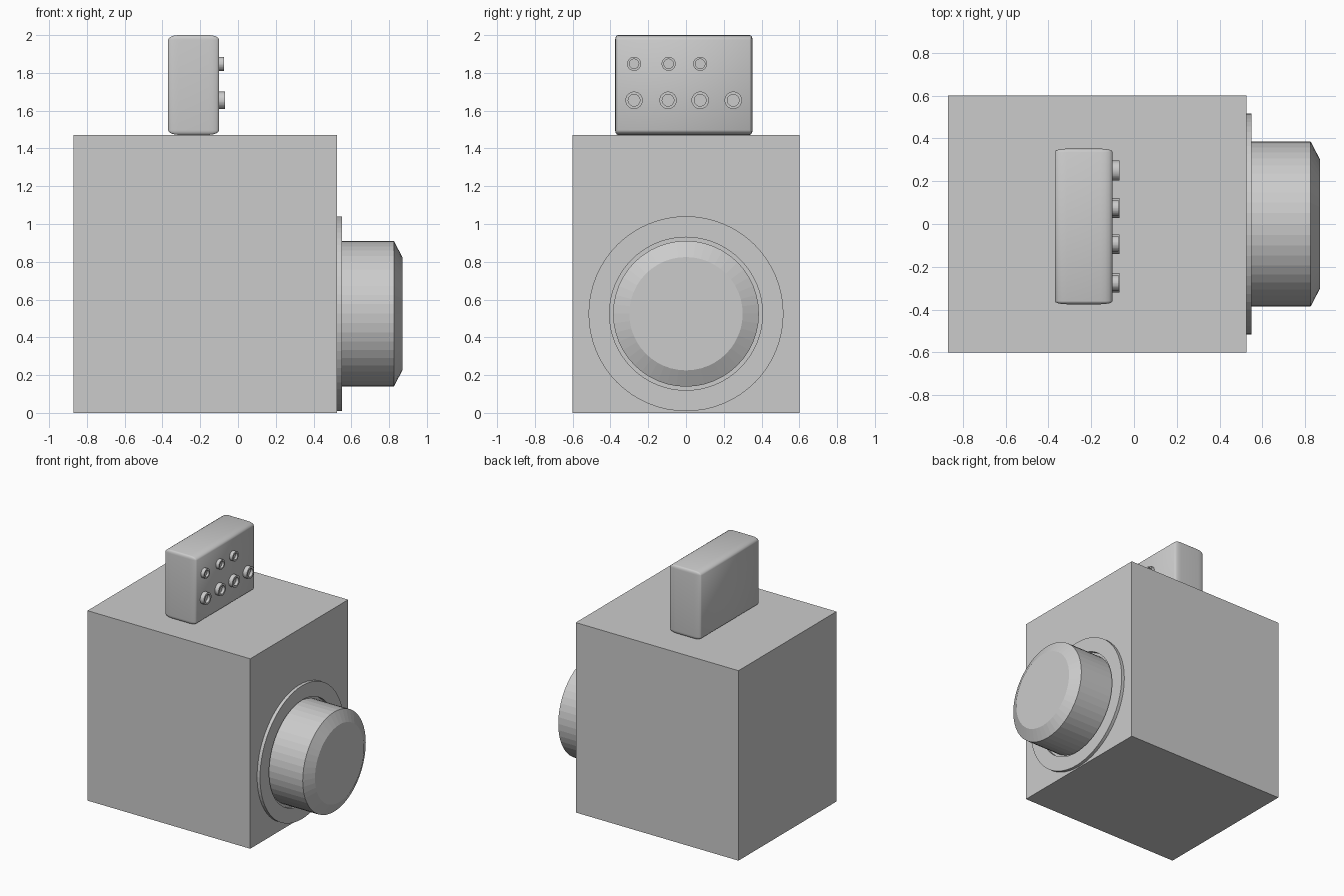
import bpy, bmesh, math

if "Cube" in bpy.data.objects:
    bpy.data.objects.remove(bpy.data.objects["Cube"])


def make_object(name, bm):
    bmesh.ops.recalc_face_normals(bm, faces=bm.faces)
    mesh = bpy.data.meshes.new(name)
    bm.to_mesh(mesh)
    bm.free()
    obj = bpy.data.objects.new(name, mesh)
    bpy.context.collection.objects.link(obj)
    return obj


def box(name, lo, hi, bevel=None, segments=4):
    """Box between two corners; bevel gives the rounding size per axis."""
    bm = bmesh.new()
    bmesh.ops.create_cube(bm, size=1)
    size = [b - a for a, b in zip(lo, hi)]
    rounding = bevel or (1, 1, 1)
    bmesh.ops.scale(bm, vec=[s / r for s, r in zip(size, rounding)], verts=bm.verts)
    if bevel:
        bmesh.ops.bevel(bm, geom=bm.edges[:], offset=1, segments=segments,
                        profile=0.5, affect='EDGES')
    bmesh.ops.scale(bm, vec=rounding, verts=bm.verts)
    bmesh.ops.translate(bm, vec=[(a + b) / 2 for a, b in zip(lo, hi)], verts=bm.verts)
    if bevel:
        for f in bm.faces:
            f.smooth = True
    return make_object(name, bm)


def lathe_x(name, profile, y, z, sides=48, closed=False):
    """Spin an (x, radius) profile about an axis parallel to x."""
    bm = bmesh.new()
    rings = []
    for x, r in profile:
        rings.append([bm.verts.new((x, y + r * math.cos(2 * math.pi * i / sides),
                                    z + r * math.sin(2 * math.pi * i / sides)))
                      for i in range(sides)])
    pairs = list(zip(rings, rings[1:]))
    if closed:
        pairs.append((rings[-1], rings[0]))
    else:
        bm.faces.new(rings[0])
        bm.faces.new(rings[-1])
    for a, b in pairs:
        for i in range(sides):
            j = (i + 1) % sides
            bm.faces.new((a[i], a[j], b[j], b[i]))
    return make_object(name, bm)


# Main body
box("body", (-0.87, -0.6, 0), (0.525, 0.6, 1.472))

# Mounting ring and chamfered barrel on the right side
lathe_x("mount_ring", [(0.52, 0.405), (0.55, 0.405), (0.55, 0.516), (0.52, 0.516)],
        0, 0.525, sides=64, closed=True)
lathe_x("barrel", [(0.52, 0.386), (0.825, 0.386), (0.87, 0.30)], 0, 0.525)

# Rounded control box on top
box("control_box", (-0.37, -0.375, 1.472), (-0.10, 0.352, 2.0),
    bevel=(0.055, 0.015, 0.025))

# Two rows of round buttons with recessed centres
rows = [
    ("lower_button", 1.655, 0.046, 0.031, -0.068, (-0.275, -0.095, 0.075, 0.25)),
    ("upper_button", 1.848, 0.037, 0.025, -0.073, (-0.275, -0.092, 0.075)),
]
for name, z, outer, inner, tip, ys in rows:
    for n, y in enumerate(ys, 1):
        lathe_x(f"{name}_{n}", [(-0.11, outer), (tip, outer), (tip, inner), (-0.09, inner)],
                y, z, sides=32)
